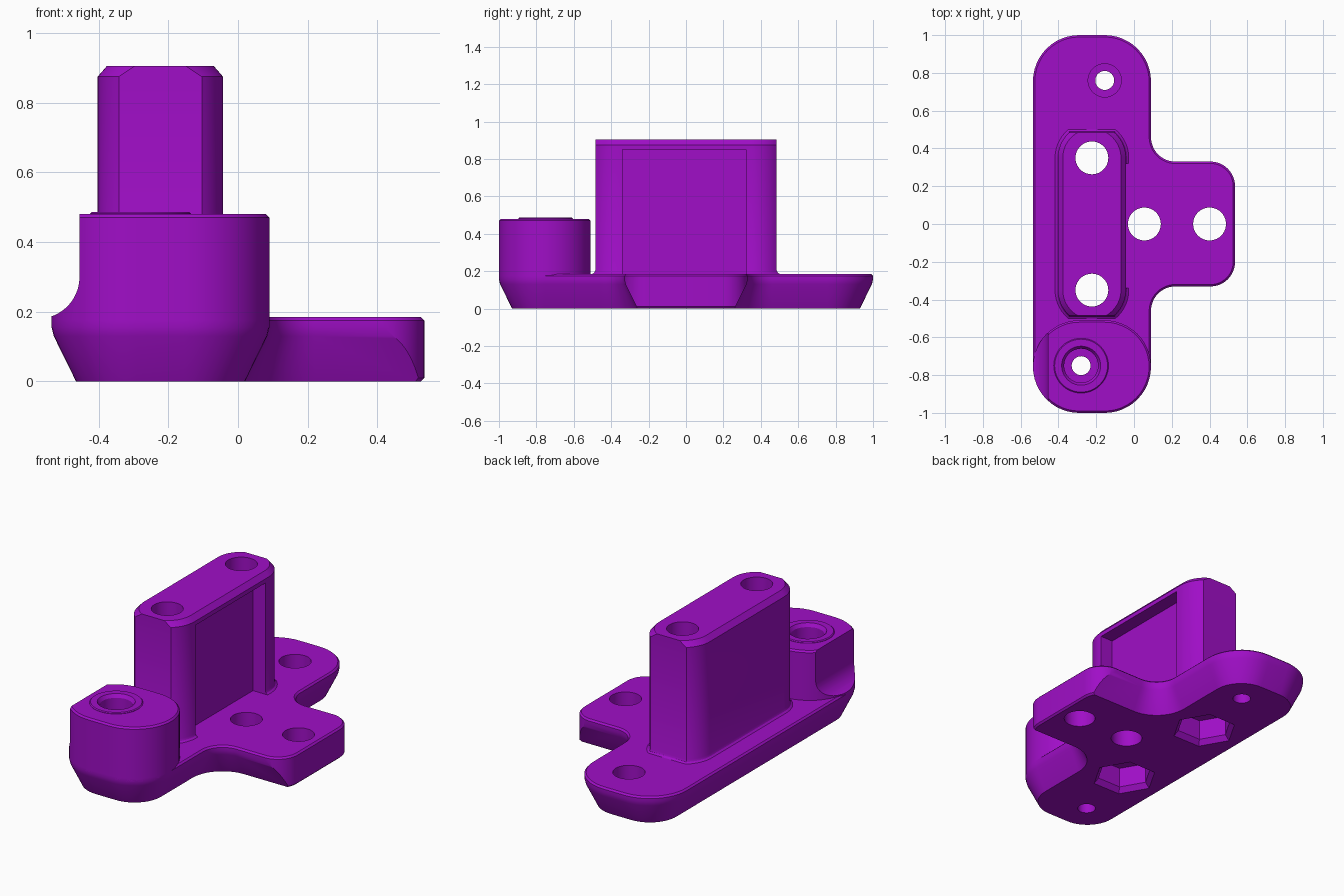
import bpy, bmesh, math
from math import radians, cos, sin, asin

if "Cube" in bpy.data.objects:
    bpy.data.objects.remove(bpy.data.objects["Cube"])

purple = bpy.data.materials.new("purple plastic")
purple.diffuse_color = (0.35, 0.0045, 0.57, 1)
purple.use_nodes = True
purple.node_tree.nodes["Principled BSDF"].inputs["Base Color"].default_value = purple.diffuse_color


def arc(cx, cy, r, a0, a1, n=12):
    return [(cx + r * cos(radians(a0 + (a1 - a0) * i / n)),
             cy + r * sin(radians(a0 + (a1 - a0) * i / n))) for i in range(n + 1)]


def loft(name, rings):
    """Solid through rings of 3D points that all have the same count."""
    bm = bmesh.new()
    vs = [[bm.verts.new(p) for p in ring] for ring in rings]
    n = len(vs[0])
    for a, b in zip(vs, vs[1:]):
        for i in range(n):
            j = (i + 1) % n
            bm.faces.new((a[i], a[j], b[j], b[i]))
    bm.faces.new(vs[0][::-1])
    bm.faces.new(vs[-1])
    bmesh.ops.recalc_face_normals(bm, faces=bm.faces)
    me = bpy.data.meshes.new(name)
    bm.to_mesh(me)
    bm.free()
    me.materials.append(purple)
    ob = bpy.data.objects.new(name, me)
    bpy.context.collection.objects.link(ob)
    return ob


def stack(name, outline, levels):
    """Loft a 2D outline function through (z, inset) levels."""
    return loft(name, [[(x, y, z) for x, y in outline(d)] for z, d in levels])


def round_hole(x, y, levels, sides=40, turn=0):
    return stack("hole_cutter", lambda r: arc(x, y, r, turn, turn + 360, sides)[:-1], levels)


def box(x0, x1, y0, y1, z0, z1):
    pts = [(x0, y0), (x1, y0), (x1, y1), (x0, y1)]
    return stack("box_cutter", lambda d: pts, [(z0, 0), (z1, 0)])


def boolean(ob, tool, op='DIFFERENCE'):
    m = ob.modifiers.new("cut", 'BOOLEAN')
    m.operation, m.object, m.solver = op, tool, 'EXACT'
    bpy.ops.object.select_all(action='DESELECT')
    bpy.context.view_layer.objects.active = ob
    ob.select_set(True)
    bpy.ops.object.modifier_apply(modifier=m.name)


def finish(ob):
    bpy.ops.object.select_all(action='DESELECT')
    bpy.context.view_layer.objects.active = ob
    ob.select_set(True)
    bpy.ops.object.shade_smooth_by_angle(angle=radians(28))


XL, XR, R = -0.535, 0.09, 0.245          # long body sides and corner radius


# Plate outline: rounded bar with a side arm that runs past its end
def plate_outline(d):
    low = (arc(XL + R, -1 + R, R - d, 180, 270) + arc(XR - R, -1 + R, R - d, 270, 360)
           + arc(XR + 0.13, -0.46, 0.13 + d, 180, 90) + [(0.8, -0.33 + d)])
    return low + [(x, -y) for x, y in reversed(low)]


# Trims the arm to a vertical end with rounded corners
def trim_outline(d):
    e = 0.3305 - d
    low = [(-1, -2), (0.35, -2), (0.35, -e)] + arc(0.405, -0.2005, 0.13 - d, 270, 360)
    return low + [(x, -y) for x, y in reversed(low)]


plate = stack("base_plate", plate_outline,
              [(0, 0.07), (0.13, 0.006), (0.155, 0), (0.175, 0), (0.185, 0.01)])
trim = stack("arm_trim", trim_outline, [(-0.01, 0.02), (0.01, 0), (0.175, 0), (0.195, 0.02)])
boolean(plate, trim, 'INTERSECT')


# Raised screw boss at the front end
def boss_outline(d):
    cy = -0.755
    return (arc(XL + R, cy, R - d, 180, 270) + arc(XR - R, cy, R - d, 270, 360)
            + arc(XR - R, cy, R - d, 0, 90) + arc(XL + R, cy, R - d, 90, 180))


boss = stack("screw_boss", boss_outline, [(0.155, 0), (0.47, 0), (0.48, 0.01)])
side = [(-0.9, 0.6), (-0.455, 0.6)] + arc(-0.575, 0.3, 0.12, 0, -90) + [(-0.9, 0.18)]
scoop = loft("scoop_cutter", [[(x, y, z) for x, z in side] for y in (-1.3, -0.3)])
boolean(boss, scoop)

# Thin raised ring around the boss hole
BX, BY = -0.28, -0.75
ring = round_hole(BX, BY, [(0.46, 0.145), (0.482, 0.145), (0.487, 0.14)], 48)
ring.name = "boss_ring"

# Upright block with rounded ends that are cut flat
TX, TY = -0.223, 0.35


def tower_ring(z, r, reach):
    a = math.degrees(asin(reach / r))
    half = arc(TX, TY, r, 0, a, 10) + arc(TX, TY, r, 180 - a, 180, 10)
    return [(x, y, z) for x, y in half] + [(x, -y, z) for x, y in reversed(half)]


tower = loft("upright_block", [tower_ring(*l) for l in (
    (0.17, 0.195, 0.15), (0.185, 0.195, 0.15), (0.193, 0.185, 0.14), (0.205, 0.18, 0.135),
    (0.875, 0.18, 0.135), (0.905, 0.154, 0.135))])
recess = box(-0.125, 0.2, -0.34, 0.32, 0.1, 0.85)
boolean(tower, recess)
helpers = [trim, scoop, recess]

# Bolt holes, with hexagonal nut pockets under the upright block
for s in (-1, 1):
    bolt = round_hole(TX, s * TY, [(-0.1, 0.087), (1.1, 0.087)])
    nut = round_hole(TX, s * TY, [(-0.01, 0.19), (0.03, 0.155), (0.15, 0.155)], 6)
    boolean(plate, bolt)
    boolean(plate, nut)
    boolean(tower, bolt)
    helpers += [bolt, nut]

# Plain holes in the side arm
for x in (0.055, 0.4):
    hole = round_hole(x, 0, [(-0.1, 0.087), (0.4, 0.087)])
    boolean(plate, hole)
    helpers.append(hole)

# Stepped screw hole in the plate at the back
back_hole = round_hole(-0.155, 0.76, [(-0.1, 0.05), (0.08, 0.05), (0.081, 0.088), (0.4, 0.088)])
boolean(plate, back_hole)

# Stepped screw hole through the boss
boss_hole = round_hole(BX, BY, [(-0.1, 0.05), (0.25, 0.05), (0.251, 0.09), (0.467, 0.09),
                                (0.497, 0.11)])
for ob in (plate, boss, ring):
    boolean(ob, boss_hole)
helpers += [back_hole, boss_hole]

for h in helpers:
    bpy.data.objects.remove(h)
for ob in (plate, boss, ring, tower):
    finish(ob)
